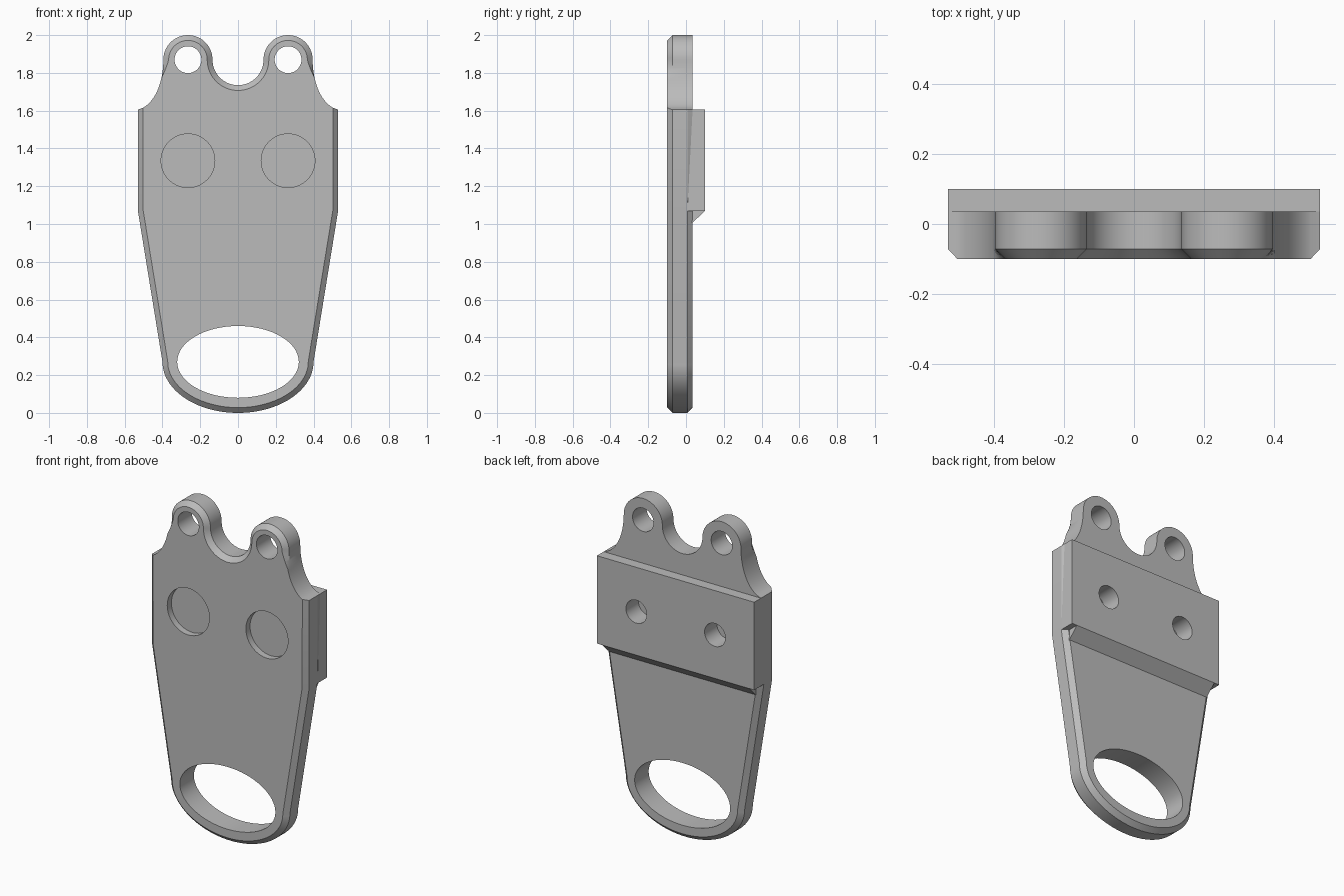
import bpy, bmesh, math
from mathutils import Vector

if "Cube" in bpy.data.objects:
    bpy.data.objects.remove(bpy.data.objects["Cube"])

grey = bpy.data.materials.new("plain grey")
grey.use_nodes = True
grey.diffuse_color = (0.5, 0.5, 0.5, 1)
grey.node_tree.nodes["Principled BSDF"].inputs["Base Color"].default_value = (0.5, 0.5, 0.5, 1)

FRONT, BACK, RIM = -0.10, 0.035, 0.028      # plate faces and chamfer size
HALF, LOW, HIGH = 0.53, 1.07, 1.605         # half width, block bottom and top
LUG_X, LUG_Z = 0.265, 1.87


def arc(cx, cz, rx, rz, start, end, n):
    angles = [math.radians(start + (end - start) * i / n) for i in range(n + 1)]
    return [Vector((cx + rx * math.cos(a), cz + rz * math.sin(a))) for a in angles]


def finish(name, bm):
    bmesh.ops.remove_doubles(bm, verts=bm.verts, dist=1e-5)
    bmesh.ops.recalc_face_normals(bm, faces=bm.faces)
    mesh = bpy.data.meshes.new(name)
    bm.to_mesh(mesh)
    bm.free()
    obj = bpy.data.objects.new(name, mesh)
    bpy.context.collection.objects.link(obj)
    mesh.materials.append(grey)
    return obj


def loft(name, rings):
    bm = bmesh.new()
    loops = [[bm.verts.new(p) for p in ring] for ring in rings]
    n = len(loops[0])
    for a, b in zip(loops, loops[1:]):
        for i in range(n):
            j = (i + 1) % n
            bm.faces.new((a[i], a[j], b[j], b[i]))
    bm.faces.new(loops[0])
    bm.faces.new(loops[-1][::-1])
    return finish(name, bm)


def drill(obj, x, z, rx, rz, y0, y1):
    bpy.ops.mesh.primitive_cylinder_add(
        vertices=64, radius=1, depth=2, location=(x, (y0 + y1) / 2, z),
        rotation=(math.pi / 2, 0, 0), scale=(rx, rz, (y1 - y0) / 2))
    cutter = bpy.context.object
    cutter.hide_render = True
    mod = obj.modifiers.new("hole", "BOOLEAN")
    mod.operation, mod.solver, mod.object = "DIFFERENCE", "EXACT", cutter
    bpy.context.view_layer.objects.active = obj
    bpy.ops.object.modifier_apply(modifier=mod.name)
    bpy.data.objects.remove(cutter)


# Half outline: rounded foot, tapered side, concave shoulder, lug, notch
foot = arc(0, 0.27, 0.40, 0.27, -90, 0, 28)
shoulder = arc(0.545, LUG_Z, 0.15, 0.265, 254, 180, 24)
corner = Vector((HALF, HIGH))
lug = arc(LUG_X, LUG_Z, 0.13, 0.13, 0, 180, 36)
notch = arc(0, LUG_Z, 0.135, 0.135, 0, -90, 20)
half = [(p, RIM) for p in foot + [Vector((HALF, LOW)), corner]]
half += [(p, RIM * max(0, (p.y - 1.775) / (LUG_Z - 1.775))) for p in shoulder]
half += [(p, RIM) for p in lug[1:] + notch[1:]]
full = half + [(Vector((-p.x, p.y)), w) for p, w in half[-2:0:-1]]
points = [p for p, w in full]


def inset(i, width):
    before, p, after = points[i - 1], points[i], points[(i + 1) % len(points)]
    a, b = (p - before).normalized(), (after - p).normalized()
    na, nb = Vector((a.y, -a.x)), Vector((b.y, -b.x))
    return p - (na + nb) * width / (1 + na.dot(nb))


front, back = [], []
for i, (p, w) in enumerate(full):
    if p.y == corner.y and abs(p.x) == corner.x:
        q = Vector((math.copysign(shoulder[0].x, p.x), shoulder[0].y))
    else:
        q = inset(i, w)
    front.append((q.x, FRONT, q.y))
    r = inset(i, RIM) if p.y < LOW + 0.01 else p
    back.append((r.x, BACK, r.y))
plate = loft("plate", [front,
                       [(p.x, FRONT + RIM, p.y) for p in points],
                       [(p.x, BACK - RIM, p.y) for p in points],
                       back])

# Thick block across the back, and the sloped ledge below it
def bar(name, half_width, profile):
    return loft(name, [[(x, y, z) for y, z in profile] for x in (-half_width, half_width)])


block = bar("back_block", HALF, [(BACK - RIM, LOW), (0.10, LOW), (0.10, HIGH), (BACK - RIM, HIGH)])
ledge = bar("sloped_ledge", 0.495, [(0.02, 0.992), (0.10, LOW), (0.02, LOW)])

# Handle slot, lug holes, front recesses and blind back holes
drill(plate, 0, 0.27, 0.322, 0.19, -0.3, 0.3)
for side in (-1, 1):
    x = side * LUG_X
    drill(plate, x, LUG_Z, 0.071, 0.071, -0.3, 0.3)
    drill(plate, x, 1.335, 0.142, 0.142, -0.3, -0.06)
    drill(plate, x, 1.335, 0.07, 0.07, -0.02, 0.3)
    drill(block, x, 1.335, 0.07, 0.07, -0.02, 0.3)

for obj in (plate, block, ledge):
    bpy.ops.object.select_all(action="DESELECT")
    obj.select_set(True)
    bpy.context.view_layer.objects.active = obj
    bpy.ops.object.shade_smooth_by_angle(angle=math.radians(25))
